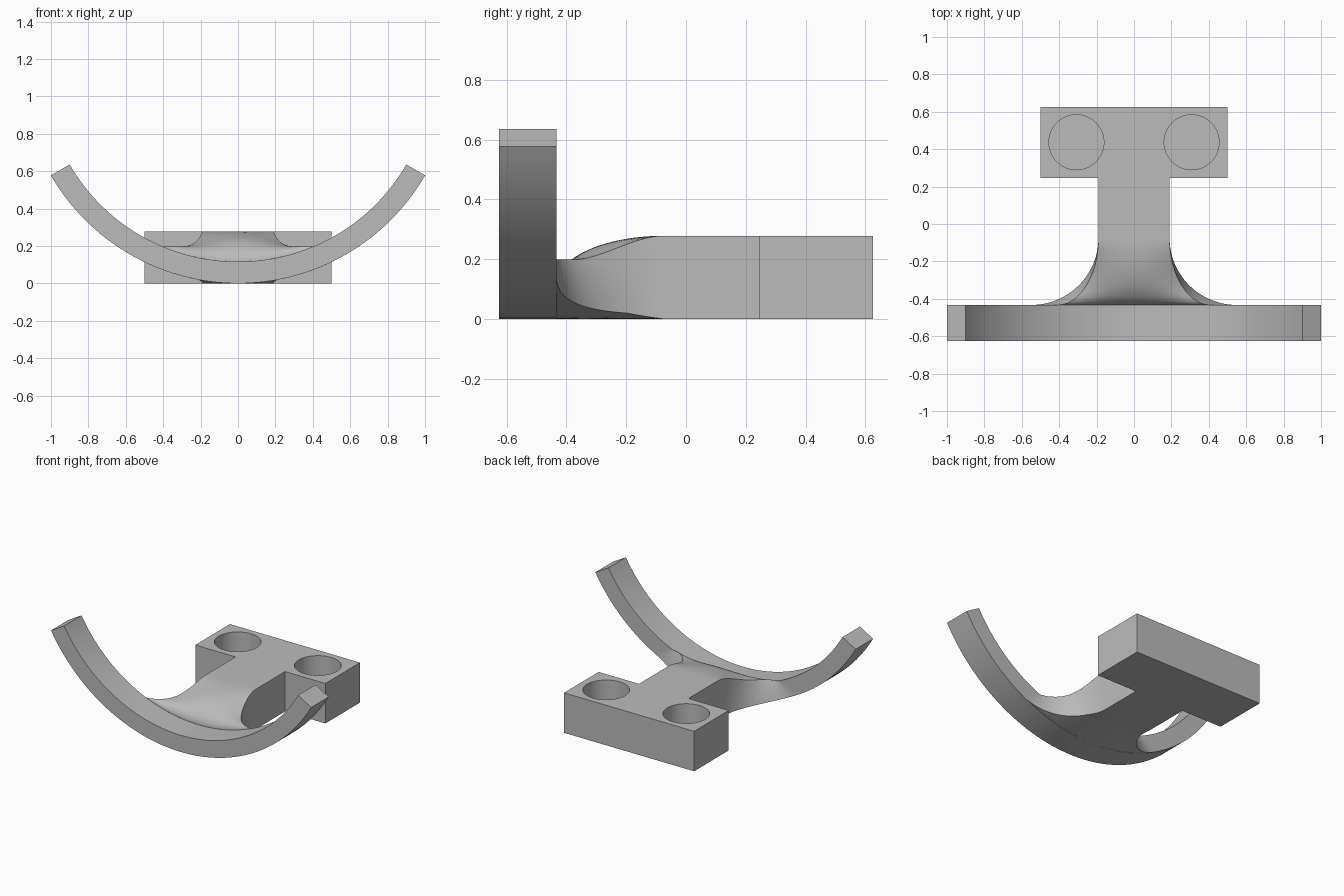
import bpy, bmesh, math

cube = bpy.data.objects.get("Cube")
if cube:
    bpy.data.objects.remove(cube, do_unlink=True)

grey = bpy.data.materials.new("plain grey")
grey.use_nodes = True
grey.diffuse_color = (0.5, 0.5, 0.5, 1)
grey.node_tree.nodes["Principled BSDF"].inputs["Base Color"].default_value = (0.5, 0.5, 0.5, 1)

FRONT, ARC_BACK, STEM_END, BACK = -0.625, -0.433, 0.245, 0.625
HEIGHT = 0.278
R_OUT, R_IN = 1.155, 1.039


def finish(name, bm, smooth=True):
    bmesh.ops.recalc_face_normals(bm, faces=bm.faces)
    mesh = bpy.data.meshes.new(name)
    bm.to_mesh(mesh)
    bm.free()
    mesh.materials.append(grey)
    ob = bpy.data.objects.new(name, mesh)
    bpy.context.collection.objects.link(ob)
    if smooth:
        bpy.ops.object.select_all(action='DESELECT')
        ob.select_set(True)
        bpy.context.view_layer.objects.active = ob
        bpy.ops.object.shade_smooth_by_angle(angle=math.radians(30))
    return ob


def bridge(bm, rings, cap=False):
    """Join closed rings of points into a skin."""
    loops = [[bm.verts.new(p) for p in ring] for ring in rings]
    for a, b in zip(loops, loops[1:]):
        for i in range(len(a)):
            j = (i + 1) % len(a)
            bm.faces.new((a[i], a[j], b[j], b[i]))
    if cap:
        bm.faces.new(loops[0])
        bm.faces.new(loops[-1])


def arc_z(x, r):
    return R_OUT - math.sqrt(r * r - x * x)


# Curved cradle: a rectangle swept through 120 degrees
bm = bmesh.new()
STEPS = 64
rings = []
for i in range(STEPS + 1):
    a = math.radians(-60 + 120 * i / STEPS)
    s, c = math.sin(a), math.cos(a)
    rings.append([(r * s, y, R_OUT - r * c) for r, y in
                  ((R_OUT, FRONT), (R_OUT, ARC_BACK), (R_IN, ARC_BACK), (R_IN, FRONT))])
bridge(bm, rings, cap=True)
finish("cradle_arc", bm)


# Stem that flares out into the cradle
def stem_ring(y, t):
    N, M = 16, 6
    flare = 1 - math.sqrt(max(0, 1 - t * t))
    top_x, low_x = 0.19 + 0.22 * flare, 0.19 + 0.36 * flare
    # top: crowned in the middle, dropping to the inner arc
    low_mid = arc_z(0, R_IN)
    mid = low_mid + (HEIGHT - low_mid) * (1 - flare)
    s = min(1, t / 0.86)
    edge = HEIGHT - 0.08 * s * s * (3 - 2 * s)
    # underside: flat, blending to the outer arc
    low_edge = arc_z(low_x, R_OUT) * min(1, 3 * t)
    us = [-1 + 2 * i / N for i in range(N + 1)]
    pts = [(u * top_x, y, mid + (edge - mid) * u * u) for u in us]
    side = [(top_x + (low_x - top_x) * k / M, y, edge + (low_edge - edge) * k / M)
            for k in range(1, M)]
    pts += side
    pts += [(u * low_x, y, low_edge * u * u) for u in reversed(us)]
    pts += [(-x, yy, z) for x, yy, z in reversed(side)]
    return pts


bm = bmesh.new()
FLARE_START, SEGS = -0.075, 28
rings = [stem_ring(STEM_END, 0)]
for i in range(SEGS + 1):
    t = math.sin(math.pi / 2 * i / SEGS)
    rings.append(stem_ring(FLARE_START + (ARC_BACK - FLARE_START) * t, t))
bridge(bm, rings)
finish("flared_stem", bm)

# Mounting block
bm = bmesh.new()
bmesh.ops.create_cube(bm, size=1)
for v in bm.verts:
    v.co.x *= 1.0
    v.co.y = STEM_END if v.co.y < 0 else BACK
    v.co.z = 0 if v.co.z < 0 else HEIGHT
block = finish("mounting_block", bm, smooth=False)

# Two blind round holes
bm = bmesh.new()
for side in (-1, 1):
    made = bmesh.ops.create_cone(bm, cap_ends=True, segments=64, radius1=0.147,
                                 radius2=0.147, depth=0.4)
    bmesh.ops.translate(bm, verts=made["verts"], vec=(side * 0.308, 0.437, HEIGHT))
cutter = finish("hole_cutter", bm, smooth=False)

mod = block.modifiers.new("holes", 'BOOLEAN')
mod.operation = 'DIFFERENCE'
mod.solver = 'EXACT'
mod.object = cutter
bpy.ops.object.select_all(action='DESELECT')
block.select_set(True)
bpy.context.view_layer.objects.active = block
bpy.ops.object.modifier_apply(modifier="holes")
bpy.data.objects.remove(cutter, do_unlink=True)
bpy.ops.object.shade_smooth_by_angle(angle=math.radians(30))
